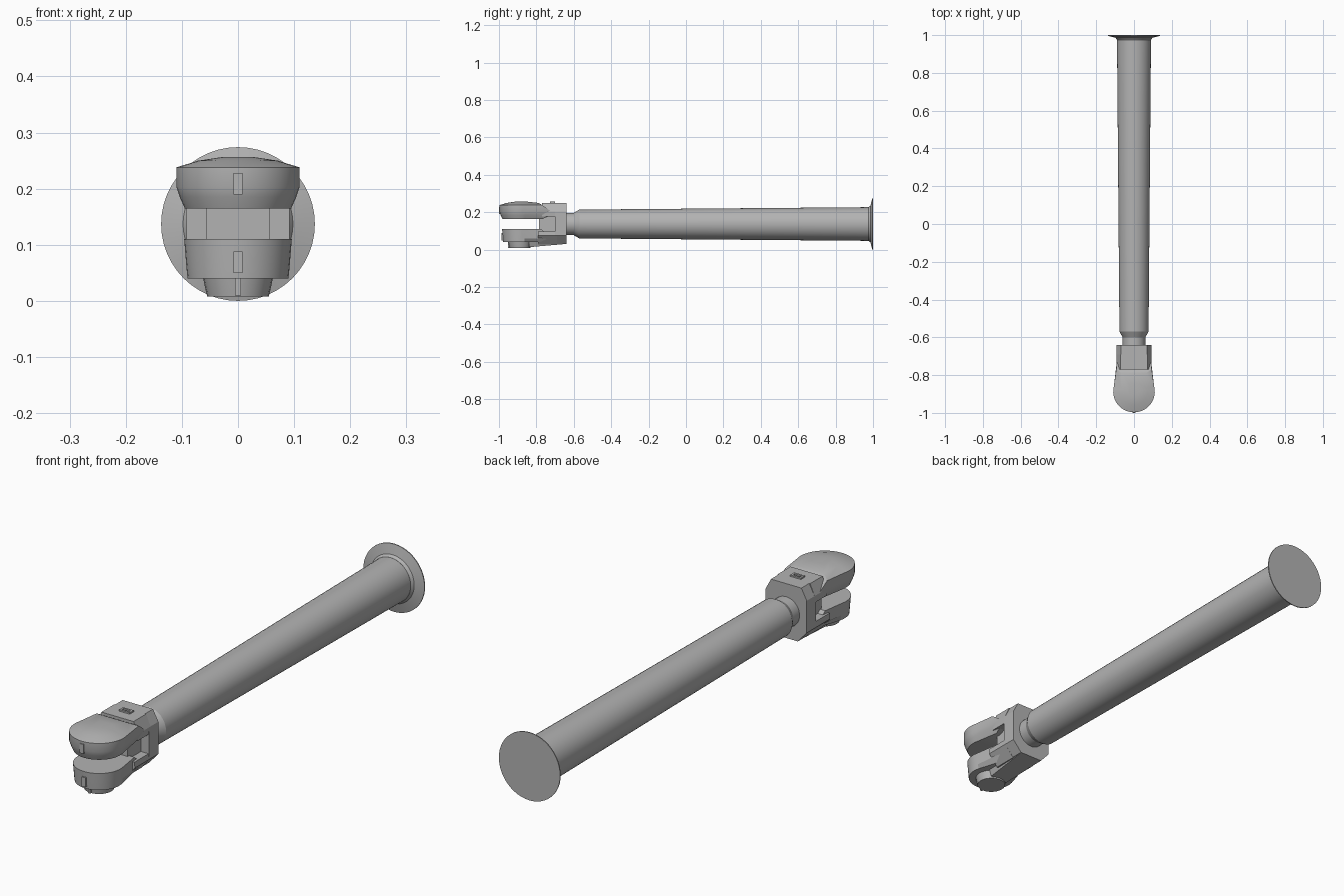
import bpy, bmesh, math

cube = bpy.data.objects.get("Cube")
if cube:
    bpy.data.objects.remove(cube, do_unlink=True)

steel = bpy.data.materials.new("plain grey")
steel.use_nodes = True
GREY = (0.45, 0.45, 0.45, 1)
steel.diffuse_color = GREY
steel.node_tree.nodes["Principled BSDF"].inputs["Base Color"].default_value = GREY

AXIS = 0.137    # height of the shaft centre line
PIN = -0.887    # y of the fork eye centre


def loft(name, rings, smooth=0):
    """Join equal-length rings of points and cap both ends."""
    bm = bmesh.new()
    rows = [[bm.verts.new(p) for p in ring] for ring in rings]
    n = len(rows[0])
    for a, b in zip(rows, rows[1:]):
        for i in range(n):
            j = (i + 1) % n
            bm.faces.new((a[i], a[j], b[j], b[i]))
    bm.faces.new(rows[0][::-1])
    bm.faces.new(rows[-1])
    bmesh.ops.recalc_face_normals(bm, faces=bm.faces[:])
    mesh = bpy.data.meshes.new(name)
    bm.to_mesh(mesh)
    bm.free()
    mesh.materials.append(steel)
    obj = bpy.data.objects.new(name, mesh)
    bpy.context.collection.objects.link(obj)
    if smooth:
        bpy.ops.object.select_all(action='DESELECT')
        obj.select_set(True)
        bpy.context.view_layer.objects.active = obj
        bpy.ops.object.shade_smooth_by_angle(angle=math.radians(smooth))
    return obj


def lathe(name, profile, sides=40):
    """Turn (y, radius) pairs about the shaft axis."""
    turn = [math.tau * i / sides for i in range(sides)]
    return loft(name, [[(r * math.cos(t), y, AXIS + r * math.sin(t)) for t in turn]
                       for y, r in profile], 25)


def prism(name, half, y0, y1):
    """Extrude a mirrored (x, z) half profile along y."""
    outline = half + [(-x, z) for x, z in reversed(half)]
    return loft(name, [[(x, y, z) for x, z in outline] for y in (y0, y1)])


def box(name, x, y0, y1, z0, z1):
    return prism(name, [(x, z0), (x, z1)], y0, y1)


def eye(name, layers, sides=24):
    """Stack teardrop rings given as (z, radius, back y, back half width)."""
    rings = []
    for z, r, back, w in layers:
        arc = [math.radians(165 + 210 * i / sides) for i in range(sides + 1)]
        ring = [(r * math.cos(t), PIN + r * math.sin(t), z) for t in arc]
        rings.append(ring + [(w, back, z), (-w, back, z)])
    return loft(name, rings, 25)


# Shaft, neck and flared end flange
lathe("shaft", [(-0.66, 0.06), (-0.60, 0.06), (-0.57, 0.077), (0.985, 0.09)])
lathe("end_flange", [(0.975, 0.09), (0.986, 0.098), (0.996, 0.137), (1.0, 0.137)], 48)

# Octagonal fork root, with two cheeks around an open slot
prism("fork_root", [(0.052, 0.03), (0.092, 0.075), (0.092, 0.205), (0.068, 0.25)], -0.70, -0.64)
prism("upper_cheek", [(0.09, 0.176), (0.092, 0.205), (0.072, 0.25)], -0.77, -0.69)
prism("lower_cheek", [(0.052, 0.028), (0.092, 0.075), (0.09, 0.098)], -0.79, -0.69)
box("fork_tongue", 0.056, -0.785, -0.69, 0.06, 0.22)

# Upper eye with a shallow domed top
eye("upper_eye", [(0.165, 0.095, -0.765, 0.075), (0.185, 0.104, -0.72, 0.085),
                  (0.203, 0.11, -0.72, 0.09), (0.238, 0.11, -0.768, 0.094),
                  (0.250, 0.07, -0.79, 0.065), (0.256, 0.03, -0.845, 0.025)])

# Lower eye, its boss and the wedge rib beneath it
eye("lower_eye", [(0.04, 0.09, -0.775, 0.06), (0.06, 0.092, -0.72, 0.075),
                  (0.11, 0.096, -0.775, 0.08)])
turn = [math.tau * i / 24 for i in range(24)]
loft("lower_boss", [[(r * math.cos(t), PIN + r * math.sin(t), z) for t in turn]
                    for z, r in ((0.008, 0.055), (0.03, 0.06), (0.045, 0.063))], 25)
loft("lower_rib", [[(-w, y, z), (w, y, z), (w + 0.015, y, 0.06), (-w - 0.015, y, 0.06)]
                   for y, z, w in ((-0.645, 0.03, 0.05), (-0.84, 0.013, 0.04))])

# Small raised keys on the eye fronts and boss
box("upper_key", 0.008, -1.0, -0.98, 0.19, 0.228)
box("lower_key", 0.008, -0.987, -0.96, 0.05, 0.088)
box("boss_key", 0.005, -0.952, -0.93, 0.01, 0.04)

# Raised latch frame on top of the root
for y in (-0.722, -0.704):
    box("latch_bar", 0.024, y - 0.004, y + 0.004, 0.245, 0.256)
for side in (-1, 1):
    end = box("latch_end", 0.004, -0.718, -0.708, 0.245, 0.256)
    end.location.x = side * 0.02
